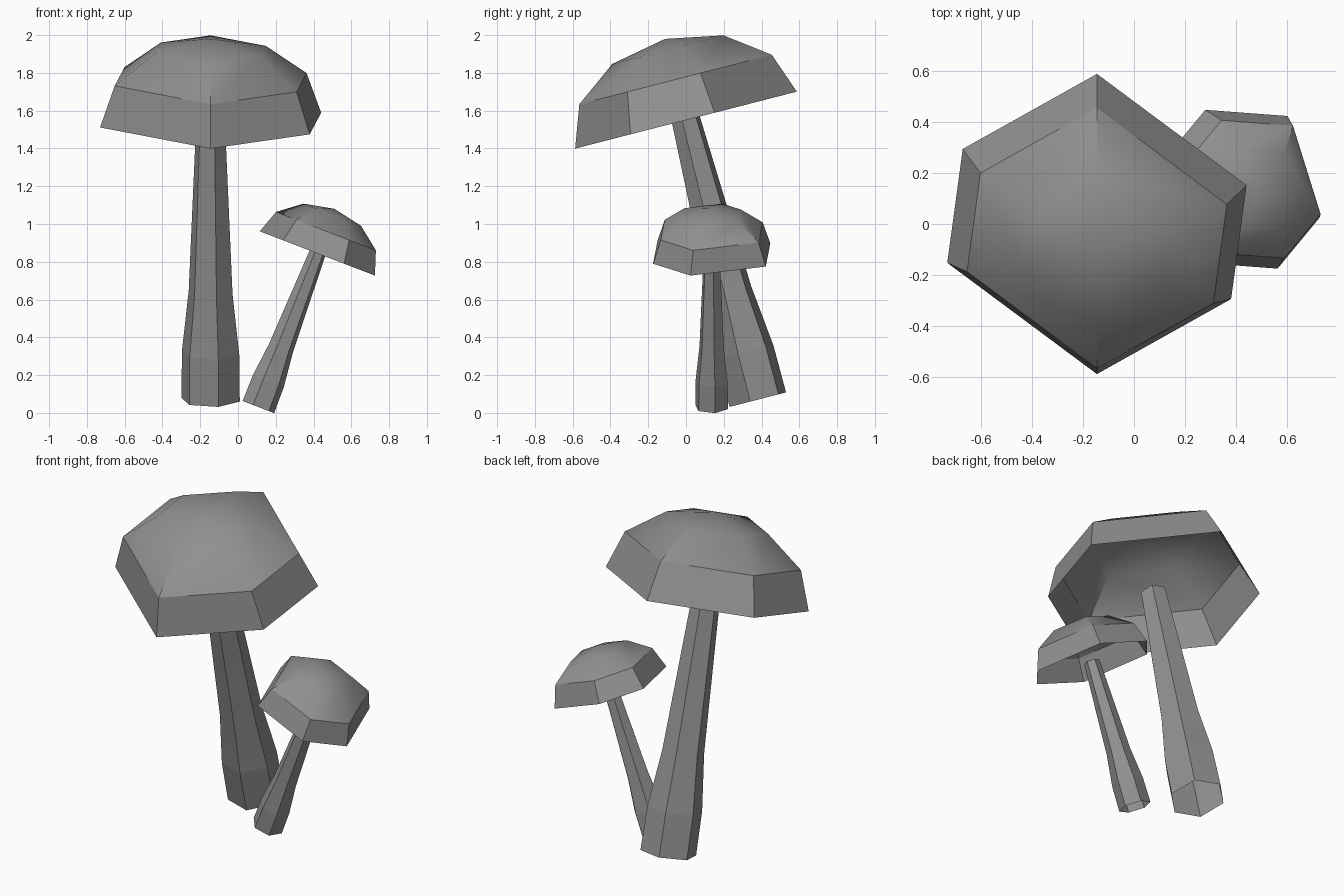
import bpy, bmesh
from math import radians, cos, sin
from mathutils import Matrix, Vector

if "Cube" in bpy.data.objects:
    bpy.data.objects.remove(bpy.data.objects["Cube"])

CAP_ANGLES = [15, 90, 150, 195, 270, 330]
STEM_ANGLES = [45 + 60 * i for i in range(6)]
# (radius, height) with height 0 at the cap rim
CAP_PROFILE = [(0.606, 0), (0.526, 0.222), (0.304, 0.385)]
STEM_PROFILE = [(0.16, -1.528), (0.157, -1.27), (0.12, -0.94), (0.078, 0.01)]

grey = bpy.data.materials.new("dark_grey")
grey.diffuse_color = (0.28, 0.28, 0.28, 1)
grey.use_nodes = True
grey.node_tree.nodes["Principled BSDF"].inputs["Base Color"].default_value = grey.diffuse_color


def make_rings(name, profile, angles, placement, apex=None):
    """Loft open six-sided rings; an apex closes the top with a fan."""
    bm = bmesh.new()
    rings = [[bm.verts.new((r * cos(radians(a)), r * sin(radians(a)), z)) for a in angles]
             for r, z in profile]
    n = len(angles)
    for low, high in zip(rings, rings[1:]):
        for i in range(n):
            j = (i + 1) % n
            bm.faces.new((low[i], low[j], high[j], high[i]))
    if apex is not None:
        tip = bm.verts.new((0, 0, apex))
        for i in range(n):
            bm.faces.new((rings[-1][i], rings[-1][(i + 1) % n], tip))
    mesh = bpy.data.meshes.new(name)
    bm.to_mesh(mesh)
    bm.free()
    mesh.transform(placement)
    mesh.materials.append(grey)
    ob = bpy.data.objects.new(name, mesh)
    bpy.context.collection.objects.link(ob)
    bpy.ops.object.select_all(action='DESELECT')
    ob.select_set(True)
    bpy.context.view_layer.objects.active = ob
    bpy.ops.object.shade_smooth_by_angle(angle=radians(40))
    # the lowest band keeps flat facets
    for face in mesh.polygons[:n]:
        face.use_smooth = False
    return ob


def make_mushroom(prefix, rim_centre, tilt, axis, spin, scale):
    place = (Matrix.Translation(Vector(rim_centre))
             @ Matrix.Rotation(radians(tilt), 4, axis)
             @ Matrix.Rotation(radians(spin), 4, 'Z')
             @ Matrix.Scale(scale, 4))
    # open dome cap
    make_rings(prefix + "_cap", CAP_PROFILE, CAP_ANGLES, place, apex=0.444)
    # tapered, open-ended hexagonal stem
    make_rings(prefix + "_stem", STEM_PROFILE, STEM_ANGLES, place)


make_mushroom("large_mushroom", (-0.145, 0, 1.55), 14.4, 'X', 0, 1.0)
make_mushroom("small_mushroom", (0.42, 0.136, 0.844), 21, 'Y', -34, 0.57)
